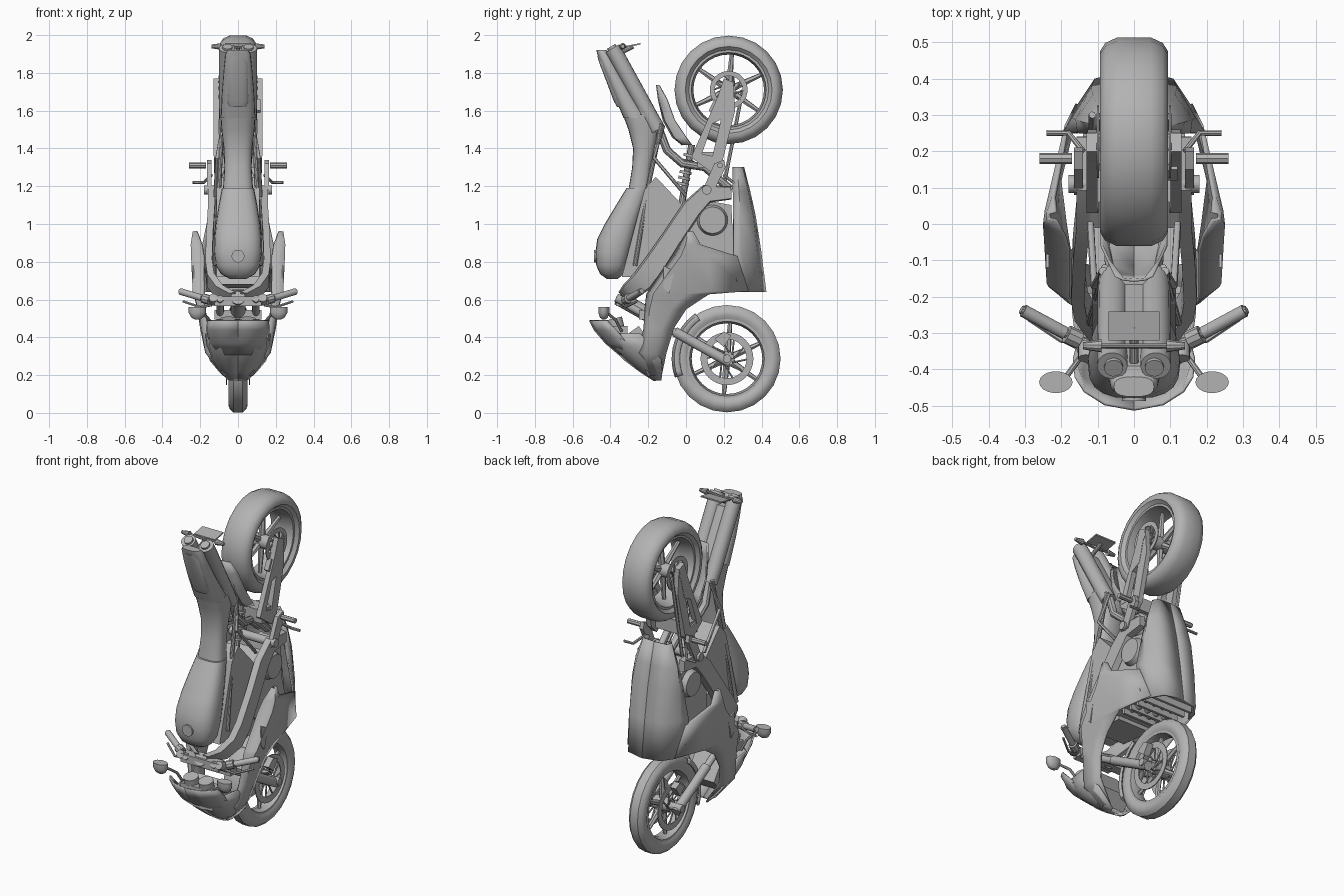
import bpy, bmesh, math
from mathutils import Vector

GREY = bpy.data.materials.new("grey")
GREY.diffuse_color = (0.45, 0.45, 0.45, 1)
WHEELS = {"front": (0.217, 0.287), "rear": (0.226, 1.71)}


def make(name, verts, faces, mirror=False, thick=0, smooth=35):
    me = bpy.data.meshes.new(name)
    me.from_pydata(verts, [], faces)
    bm = bmesh.new()
    bm.from_mesh(me)
    bmesh.ops.recalc_face_normals(bm, faces=bm.faces)
    bm.to_mesh(me)
    bm.free()
    ob = bpy.data.objects.new(name, me)
    bpy.context.collection.objects.link(ob)
    me.materials.append(GREY)
    if thick:
        mod = ob.modifiers.new("shell", 'SOLIDIFY')
        mod.thickness, mod.offset = thick, 0
    if mirror:
        mod = ob.modifiers.new("mirror", 'MIRROR')
        mod.use_clip = True
    bpy.ops.object.select_all(action='DESELECT')
    bpy.context.view_layer.objects.active = ob
    ob.select_set(True)
    if smooth:
        bpy.ops.object.shade_smooth_by_angle(angle=math.radians(smooth))
    return ob


def strips(rows, closed=False, caps=False):
    """Join equal rows of points with quads."""
    n, faces = len(rows[0]), []
    for i in range(len(rows) - 1):
        for j in range(n if closed else n - 1):
            k = (j + 1) % n
            faces.append((i * n + j, i * n + k, (i + 1) * n + k, (i + 1) * n + j))
    if caps:
        faces += [tuple(range(n)), tuple(range((len(rows) - 1) * n, len(rows) * n))]
    return [p for r in rows for p in r], faces


def loft(name, secs, n=20, power=0.75):
    """Rounded body from sections (z, y_outer, y_inner, half_width)."""
    rows = []
    for z, y0, y1, w in secs:
        row = []
        for k in range(n):
            a = 2 * math.pi * k / n
            c, s = math.cos(a), math.sin(a)
            row.append((w * math.copysign(abs(c) ** power, c),
                        (y0 + y1) / 2 + (y1 - y0) / 2 * math.copysign(abs(s) ** power, s), z))
        rows.append(row)
    return make(name, *strips(rows, True, True))


def shell(name, table, thick=0.012):
    """Mirrored panel from rows z: [(x, y), ...]."""
    return make(name, *strips([[(x, y, z) for x, y in pts] for z, pts in table]), True, thick, 50)


def tube(name, pts, r, mirror=False, n=10, r2=None):
    pts = [Vector(p) for p in pts]
    rows = []
    for i, p in enumerate(pts):
        d = (pts[min(i + 1, len(pts) - 1)] - pts[max(i - 1, 0)]).normalized()
        u = d.orthogonal().normalized() if i == 0 else (u - d * u.dot(d)).normalized()
        v = d.cross(u)
        rad = r + ((r2 or r) - r) * i / (len(pts) - 1)
        rows.append([tuple(p + rad * (u * math.cos(2 * math.pi * k / n) + v * math.sin(2 * math.pi * k / n)))
                     for k in range(n)])
    return make(name, *strips(rows, True, True), mirror)


def prism(name, outline, x0, x1, mirror=False):
    """Side profile in (y, z) extruded along x."""
    rows = [[(x, y, z) for y, z in outline] for x in (x0, x1)]
    return make(name, *strips(rows, True, True), mirror, smooth=0)


def box(name, lo, hi, mirror=False):
    return prism(name, [(lo[1], lo[2]), (hi[1], lo[2]), (hi[1], hi[2]), (lo[1], hi[2])], lo[0], hi[0], mirror)


def lathe(name, prof, c, n=28, a0=0, a1=360, mirror=False, closed=True):
    """Profile (x, radius) turned about the wheel axle at c."""
    full = a1 - a0 >= 360
    rows = []
    for k in range(n + 1):
        a = math.radians(a0 + (a1 - a0) * k / n)
        rows.append([(x, c[0] + r * math.cos(a), c[1] + r * math.sin(a)) for x, r in prof])
    ob = make(name, *strips(rows, closed, closed and not full), mirror, 0 if closed else 0.008)
    if full:
        bm = bmesh.new()
        bm.from_mesh(ob.data)
        bmesh.ops.remove_doubles(bm, verts=bm.verts, dist=1e-5)
        bm.to_mesh(ob.data)
        bm.free()
    return ob


# Wheels: tyre, rim, spokes, hub, discs
for end, w, R, dr in (("front", 0.05, 0.287, 0.14), ("rear", 0.093, 0.29, 0.1)):
    c = WHEELS[end]
    half = [(w * .75, .207), (w, .23), (w, .25), (w * .85, R - .018), (w * .5, R - .003)]
    lathe(end + "_tyre", half + [(-x, r) for x, r in reversed(half)], c, 24)
    lathe(end + "_rim", [(w * .8, .198), (w * .8, .212), (-w * .8, .212), (-w * .8, .198), (0, .187)], c, 32)
    for k in range(6):
        a = math.radians(60 * k + 25)
        d = Vector((0, math.cos(a), math.sin(a)))
        o = Vector((0, *c))
        tube(f"{end}_spoke_{k}", [o + d * .03, o + d * .195], .019, n=6, r2=.011)
    lathe(end + "_hub", [(w, 0), (w, .04), (-w, .04), (-w, 0)], c, 20)
    lathe(end + "_brake_disc", [(w * .9 + .012, dr * .74), (w * .9 + .012, dr),
                                (w * .9 + .018, dr), (w * .9 + .018, dr * .74)], c, 32, mirror=True)
    for k in range(10):
        a = math.radians(36 * k)
        d, e = Vector((0, math.cos(a), math.sin(a))), Vector((0, math.cos(a + .6), math.sin(a + .6)))
        o = Vector((w * .9 + .014, *c))
        tube(f"{end}_disc_arm_{k}", [o + d * .035, o + e * dr * .78], .005, True, 6)
    tube(end + "_axle", [(-.13, *c), (.13, *c)], .022, n=14)

# Front fork, clamps, calipers and mudguard
tube("fork_stanchion", [(.095, -.37, .605), (.095, -.02, .405)], .02, True, 14)
tube("fork_slider", [(.095, -.06, .43), (.095, .235, .265)], .027, True, 14)
for i, (y, z) in enumerate(((-.34, .59), (-.22, .52))):
    box(f"fork_clamp_{i}", (-.125, y - .03, z - .025), (.125, y + .03, z + .025))
prism("front_caliper", [(.15, .39), (.2, .43), (.24, .41), (.2, .35)], .06, .1, True)
lathe("front_mudguard", [(.062, .25), (.056, .276), (0, .289), (-.056, .276), (-.062, .25)],
      WHEELS["front"], 12, 125, 200, closed=False)

# Swing arm with open triangle, rear hugger and shock
prism("swing_arm_upper", [(.20, 1.77), (.25, 1.75), (.20, 1.56), (.14, 1.53), (.08, 1.36), (.03, 1.36), (.07, 1.45), (.17, 1.68)],
      .10, .13, True)
prism("swing_arm_lower", [(.25, 1.75), (.26, 1.60), (.19, 1.32), (.14, 1.27), (.03, 1.35), (.04, 1.38),
                          (.14, 1.36), (.18, 1.53), (.20, 1.65)], .098, .128, True)
box("swing_arm_bridge", (-.12, .06, 1.3), (.12, .15, 1.38))
shell("rear_hugger", [
    (1.735, [(0, -.155), (.03, -.152), (.05, -.142)]), (1.66, [(0, -.145), (.05, -.14), (.07, -.10)]),
    (1.55, [(0, -.12), (.06, -.11), (.088, -.06)]), (1.46, [(0, -.07), (.07, -.06), (.09, .0)]),
    (1.42, [(0, -.02), (.07, -.01), (.09, .03)])], .008)
prism("rear_caliper", [(.15, 1.66), (.2, 1.62), (.17, 1.55), (.12, 1.6)], .09, .12)
tube("shock_body", [(0, .03, 1.42), (0, -.03, 1.06)], .018)
for k in range(6):
    y, z = .02 - .007 * k, 1.37 - .03 * k
    tube(f"shock_coil_{k}", [(0, y, z), (0, y - .003, z - .015)], .032, n=14)
tube("chain_run", [(-.115, .30, 1.71), (-.115, .2, 1.2)], .01, n=6)

# Twin-spar frame converging on the steering head: x, y, z, half height
spar = [Vector(p) for p in ((.14, .24, 1.165, .035), (.14, .11, 1.16, .05), (.14, .03, 1.08, .055), (.15, -.07, .93, .055),
                            (.155, -.17, .78, .06), (.145, -.23, .70, .06), (.10, -.30, .64, .05), (.03, -.33, .61, .04))]
rows = []
for i, p in enumerate(spar):
    d = spar[min(i + 1, len(spar) - 1)] - spar[max(i - 1, 0)]
    nrm = Vector((0, -d.z, d.y)).normalized() * p.w
    rows.append([(p.x + sx * .018, p.y + s * nrm.y, p.z + s * nrm.z) for sx, s in ((-1, -1), (1, -.85), (1, .85), (-1, 1))])
make("frame_spar", *strips(rows, True, True), True)
tube("frame_pivot", [(-.18, .11, 1.18), (.18, .11, 1.18)], .025, n=14)
tube("steering_head", [(0, -.36, .61), (0, -.2, .52)], .04, n=14)
tube("subframe_rail", [(.085, -.13, 1.53), (.10, -.2, 1.2), (.12, -.27, .78)], .012, True)
tube("subframe_strut", [(.08, -.12, 1.52), (.11, -.17, 1.35), (.12, .0, 1.15)], .01, True)
prism("airbox", [(-.34, .72), (-.22, 1.18), (-.16, 1.25), (-.01, 1.09), (-.2, .72)], -.115, .115)

# Tank, seat and tail
loft("tank", [(.71, -.42, -.36, .045), (.735, -.455, -.33, .09), (.78, -.475, -.31, .117), (.85, -.48, -.29, .127),
              (.92, -.47, -.27, .126), (1.0, -.43, -.25, .118), (1.1, -.37, -.22, .102), (1.19, -.315, -.19, .085)])
tube("fuel_cap", [(0, -.46, .83), (0, -.487, .83)], .034, n=20)
loft("seat", [(1.18, -.305, -.19, .08), (1.3, -.285, -.18, .072), (1.4, -.28, -.16, .076), (1.5, -.305, -.14, .088),
              (1.58, -.335, -.15, .093)])
loft("tail_cowl", [(1.56, -.33, -.19, .092), (1.7, -.39, -.29, .085), (1.82, -.44, -.36, .075), (1.9, -.47, -.40, .066),
                   (1.92, -.475, -.42, .055)])
loft("seat_pad", [(1.62, -.365, -.3, .05), (1.65, -.382, -.3, .06), (1.85, -.458, -.4, .055), (1.89, -.47, -.42, .035)])

# Under-seat silencers and link pipes
tube("silencer", [(.06, -.39, 1.93), (.06, -.36, 1.88), (.058, -.19, 1.57), (.055, -.15, 1.5)], .042, True, 16)
tube("silencer_tip", [(.056, -.388, 1.925), (.056, -.397, 1.94)], .026, True, 16)
loft("silencer_cover", [(1.88, -.40, -.335, .07), (1.57, -.25, -.16, .095)])
tube("link_pipe", [(.05, -.15, 1.52), (.06, -.1, 1.39), (.05, -.02, 1.32), (.04, .1, 1.3), (.03, .24, 1.18)], .022, True)
# Plate and indicators
prism("plate", [(-.32, 1.935), (-.24, 1.95), (-.24, 1.958), (-.32, 1.943)], -.07, .07)
tube("plate_bracket", [(0, -.38, 1.89), (0, -.28, 1.94)], .012)
tube("rear_indicator_stem", [(.0, -.335, 1.935), (.12, -.335, 1.945)], .007, True)
tube("rear_indicator", [(.09, -.335, 1.94), (.14, -.335, 1.94)], .018, True, 10, .01)

# Engine, radiator and header pipes
prism("crankcase", [(-.03, .78), (-.02, 1.05), (.08, 1.13), (.24, 1.1), (.25, .9), (.3, .72), (.05, .68)], -.12, .12)
tube("clutch_cover", [(.11, .14, 1.02), (.15, .14, 1.02)], .085, True, 24, .07)
prism("cylinder_head", [(-.22, .68), (-.12, .9), (.05, .85), (.0, .66)], -.11, .11)
prism("radiator", [(.0, .68), (.34, .69), (.34, .72), (.0, .71)], -.14, .14)
for k in range(5):
    box(f"radiator_slat_{k}", (-.14, .07 + .06 * k, .65), (.14, .085 + .06 * k, .69))
for k in range(4):
    x = -.09 + .06 * k
    tube(f"header_pipe_{k}", [(x, .02, .7), (x, .15, .68), (x, .29, .72), (x * .7, .31, .9), (x * .4, .27, 1.12)], .018)

# Belly and side fairing
shell("belly_fairing", [
    (1.30, [(.07, .25), (.09, .27), (.075, .295), (0, .302)]),
    (1.17, [(.12, .25), (.135, .28), (.10, .325), (0, .335)]),
    (1.05, [(.15, .25), (.155, .285), (.11, .35), (0, .362)]),
    (.86, [(.19, .25), (.165, .29), (.115, .37), (0, .392)]),
    (.64, [(.17, .27), (.148, .33), (.105, .395), (0, .42)])])
shell("side_fairing", [
    (.96, [(.215, .01), (.235, .015), (.235, .03), (.215, .035)]),
    (.89, [(.19, -.035), (.245, .0), (.24, .035), (.22, .075)]),
    (.83, [(.18, -.07), (.243, -.025), (.22, .12), (.185, .27)]),
    (.645, [(.18, -.195), (.235, -.16), (.21, .13), (.155, .33)]),
    (.63, [(.18, -.205), (.23, -.17), (.22, .0), (.205, .12)]),
    (.55, [(.175, -.215), (.205, -.19), (.21, -.08), (.19, .0)]),
    (.45, [(.16, -.22), (.19, -.20), (.195, -.13), (.18, -.065)]),
    (.32, [(.14, -.25), (.168, -.22), (.168, -.16), (.15, -.105)]),
    (.20, [(.06, -.2), (.075, -.18), (.075, -.16), (.06, -.13)])])
prism("side_vent", [(-.12, .78), (-.06, .75), (-.09, .63), (-.12, .66)], .234, .242, True)

# Nose cowl, screen, lamp and gauges
shell("nose_cowl", [
    (.42, [(0, -.42), (.09, -.41), (.15, -.36), (.165, -.24)]),
    (.36, [(0, -.40), (.09, -.385), (.148, -.32), (.165, -.19)]),
    (.28, [(0, -.32), (.075, -.30), (.125, -.25), (.145, -.13)]),
    (.22, [(0, -.24), (.05, -.23), (.085, -.19), (.095, -.125)]),
    (.175, [(0, -.17), (.025, -.165), (.04, -.15), (.045, -.13)])])
shell("windscreen", [
    (.49, [(0, -.51), (.08, -.495), (.135, -.46), (.16, -.42)]),
    (.44, [(0, -.485), (.085, -.47), (.145, -.42), (.165, -.37)]),
    (.37, [(0, -.425), (.085, -.41), (.135, -.36), (.15, -.31)]),
    (.31, [(0, -.355), (.06, -.345), (.1, -.31), (.12, -.27)])], .008)
prism("headlamp", [(-.36, .38), (-.2, .23), (-.14, .3), (-.25, .46)], -.09, .09)
tube("gauge", [(.05, -.36, .42), (.05, -.38, .5)], .042, True, 18)
box("gauge_panel", (-.1, -.41, .41), (.1, -.31, .46))

# Handlebars, levers, mirrors
tube("handlebar", [(.09, -.34, .58), (.16, -.315, .6), (.31, -.235, .645)], .012, True)
tube("grip", [(.19, -.30, .608), (.305, -.238, .643)], .018, True, 12)
tube("switch_block", [(.15, -.32, .597), (.185, -.303, .607)], .026, True, 10)
tube("lever", [(.14, -.33, .57), (.2, -.32, .56), (.29, -.26, .59)], .007, True, 6)
tube("reservoir", [(.13, -.37, .61), (.13, -.33, .59)], .024, True, 12)
tube("mirror_stem", [(.13, -.34, .43), (.15, -.37, .49), (.19, -.425, .535)], .008, True, 8)
rows = [[(.215 + .046 * s * math.cos(k * math.pi / 9), -.435 + .03 * s * math.sin(k * math.pi / 9), z)
         for k in range(18)] for z, s in ((.495, .3), (.505, .7), (.53, 1), (.56, 1))]
make("mirror", *strips(rows, True, True), True)

# Foot pegs and brackets
tube("foot_peg", [(.17, .18, 1.31), (.26, .18, 1.31)], .015, True, 8)
tube("foot_lever", [(.14, .2, 1.26), (.18, .25, 1.22), (.24, .25, 1.22)], .008, True, 8)
prism("peg_bracket", [(.08, 1.16), (.14, 1.16), (.21, 1.3), (.2, 1.34), (.15, 1.32)], .14, .165, True)
